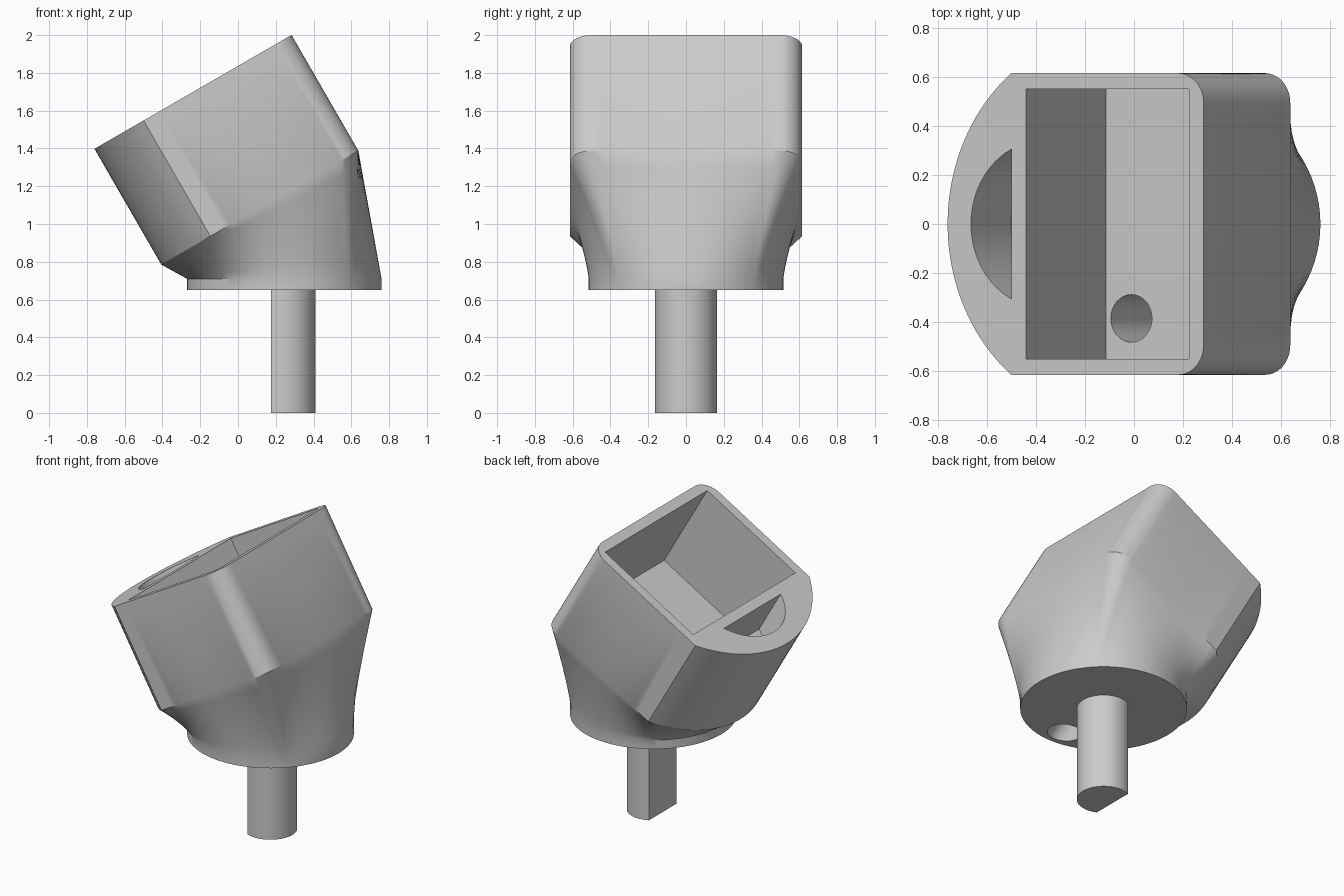
import bpy, bmesh
from math import sin, cos, radians, pi, sqrt, asin
from mathutils import Vector

if "Cube" in bpy.data.objects:
    bpy.data.objects.remove(bpy.data.objects["Cube"])

# One plain material
grey = bpy.data.materials.new("light grey")
grey.use_nodes = True
COLOUR = (0.6, 0.6, 0.6, 1)
grey.diffuse_color = COLOUR
grey.node_tree.nodes["Principled BSDF"].inputs["Base Color"].default_value = COLOUR

# Tilted frame of the housing: u runs up the rim, v across, depth into it
TILT = radians(30)
ORIGIN = Vector((-0.76, 0, 1.398))
U = Vector((cos(TILT), 0, sin(TILT)))
V = Vector((0, 1, 0))
D = Vector((sin(TILT), 0, -cos(TILT)))
AXIS_X, BASE_R = 0.245, 0.515


def tilted(u, v, depth):
    return ORIGIN + U * u + V * v + D * depth


def skin(name, rings):
    """Closed solid through a list of equal-length rings."""
    bm = bmesh.new()
    loops = [[bm.verts.new(p) for p in ring] for ring in rings]
    n = len(loops[0])
    for a, b in zip(loops, loops[1:]):
        for i in range(n):
            j = (i + 1) % n
            bm.faces.new((a[i], a[j], b[j], b[i]))
    bm.faces.new(loops[0])
    bm.faces.new(loops[-1])
    bmesh.ops.recalc_face_normals(bm, faces=bm.faces)
    mesh = bpy.data.meshes.new(name)
    bm.to_mesh(mesh)
    bm.free()
    mesh.materials.append(grey)
    obj = bpy.data.objects.new(name, mesh)
    bpy.context.collection.objects.link(obj)
    return obj


def activate(obj):
    bpy.ops.object.select_all(action="DESELECT")
    obj.select_set(True)
    bpy.context.view_layer.objects.active = obj


def smooth(obj):
    activate(obj)
    bpy.ops.object.shade_smooth_by_angle(angle=radians(30))


def tilted_prism(name, outline, start, end):
    return skin(name, [[tilted(u, v, d) for u, v in outline] for d in (start, end)])


def cut(obj, cutter):
    mod = obj.modifiers.new(cutter.name, "BOOLEAN")
    mod.operation, mod.solver, mod.object = "DIFFERENCE", "EXACT", cutter
    activate(obj)
    bpy.ops.object.modifier_apply(modifier=mod.name)
    bpy.data.objects.remove(cutter)


# Half outline of the housing as (u, v, matching angle on the round base)
LENGTH, HALF_W, CORNER, SHOULDER = 1.205, 0.615, 0.12, 0.30
bow_r = (HALF_W ** 2 + SHOULDER ** 2) / (2 * SHOULDER)
bow_a = asin(HALF_W / bow_r)
half = []
for i in range(10):      # straight high end
    t = i / 10
    half.append((LENGTH, (HALF_W - CORNER) * t, 44 * t))
for i in range(10):      # rounded corner
    t = i / 10
    a = t * pi / 2
    half.append((LENGTH - CORNER + CORNER * cos(a),
                 HALF_W - CORNER + CORNER * sin(a), 44 + 6 * t))
for i in range(18):      # long side
    t = i / 18
    half.append((LENGTH - CORNER + (SHOULDER - LENGTH + CORNER) * t, HALF_W, 50 + 78 * t))
for i in range(17):      # bowed low end
    t = i / 16
    a = bow_a * (1 - t)
    half.append((bow_r * (1 - cos(a)), bow_r * sin(a), 128 + 52 * t))
outline = half + [(u, -v, -a) for u, v, a in half[-2:0:-1]]


# Housing and its blend down to the round base
def base_ring(z):
    return [Vector((AXIS_X + BASE_R * cos(radians(a)), BASE_R * sin(radians(a)), z))
            for _, _, a in outline]


rim = [tilted(u, v, 0) for u, v, _ in outline]
lower = [tilted(u, v, 0.707) for u, v, _ in outline]
collar = base_ring(0.71)
rings = [rim, lower]
STEPS = 8
for k in range(1, STEPS):
    s = 1 - k / STEPS
    ring = []
    for top, low in zip(lower, collar):
        p = low.lerp(top, s)
        p.y = low.y + (top.y - low.y) * s ** 1.2
        ring.append(p)
    rings.append(ring)
rings += [collar, base_ring(0.65)]
housing = skin("housing", rings)

# Main rectangular pocket
cut(housing, tilted_prism("pocket_cutter", [(0.37, -0.55), (1.137, -0.55),
                                            (1.137, 0.55), (0.37, 0.55)], -0.1, 0.65))

# Half-moon pocket beside it
chord, sag = 0.305, 0.19
moon_r = (chord ** 2 + sag ** 2) / (2 * sag)
moon_a = asin(chord / moon_r)
moon = []
for i in range(25):
    a = moon_a * (i / 12 - 1)
    moon.append((0.11 + moon_r * (1 - cos(a)), moon_r * sin(a)))
cut(housing, tilted_prism("half_moon_cutter", moon, -0.1, 0.325))

# Drain hole from the pocket floor out through the base
hole = [(0.49 + 0.097 * cos(i * pi / 16), -0.385 + 0.097 * sin(i * pi / 16)) for i in range(32)]
cut(housing, tilted_prism("hole_cutter", hole, 0.5, 1.4))
smooth(housing)

# D-shaped shaft with its flat towards -x
SHAFT_R, FLAT = 0.165, -0.07
flat_a = pi / 2 + asin(-FLAT / SHAFT_R)
section = [(AXIS_X + SHAFT_R * cos(flat_a * (i / 20 - 1)), SHAFT_R * sin(flat_a * (i / 20 - 1)))
           for i in range(41)]
shaft = skin("shaft", [[Vector((x, y, z)) for x, y in section] for z in (0, 0.66)])
smooth(shaft)
